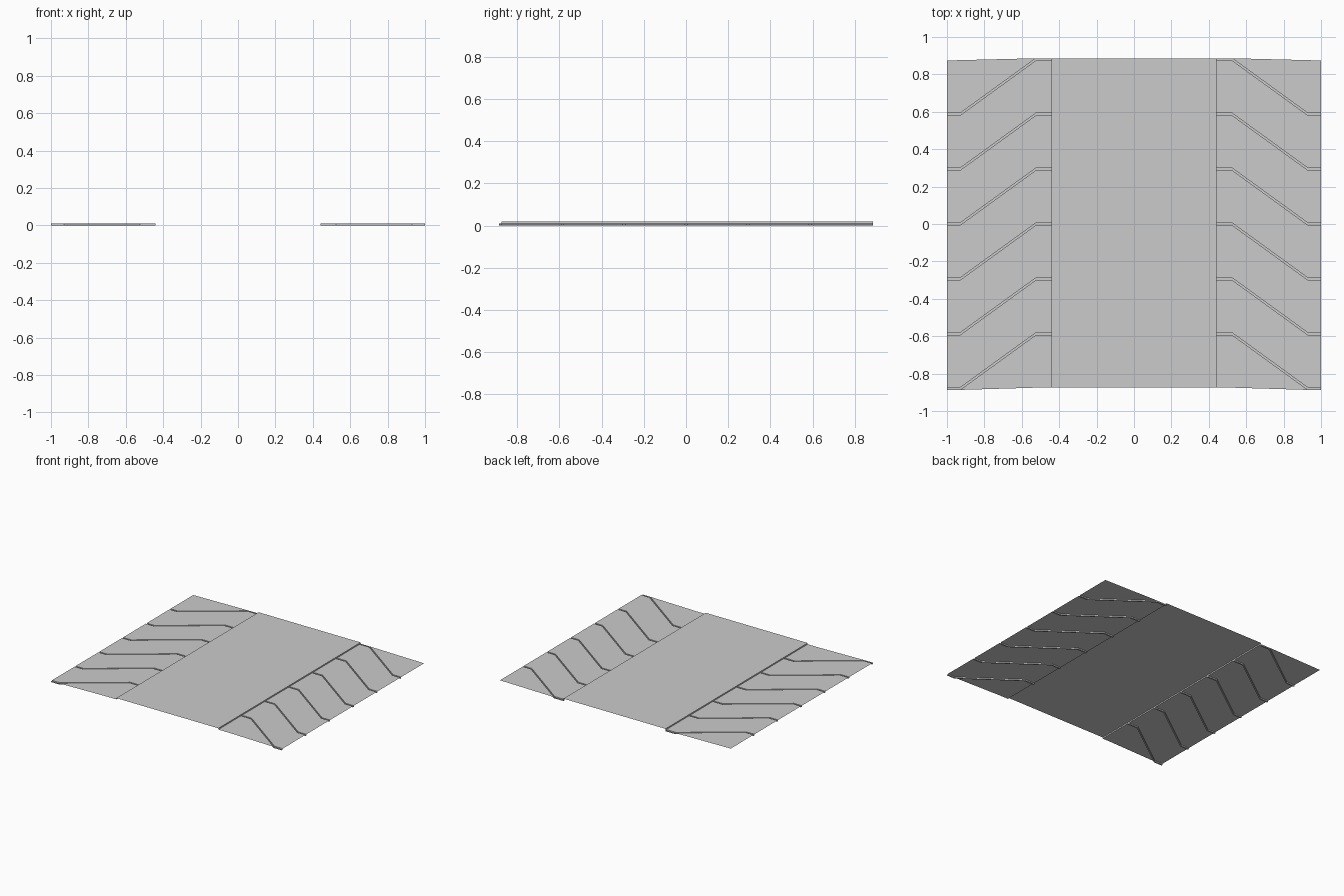
import bpy, bmesh

if "Cube" in bpy.data.objects:
    bpy.data.objects.remove(bpy.data.objects["Cube"])

PANEL, RIB = 0.009, 0.019        # heights of side panels and raised centre band
PITCH, TOP, GAP = 0.2935, 0.886, 0.012
BOTTOM = TOP - 6 * PITCH + 0.002
XS = [0.442, 0.525, 0.93, 1.0]   # bend positions across one side panel


def make_object(name, bm):
    mesh = bpy.data.meshes.new(name)
    bm.to_mesh(mesh)
    bm.free()
    obj = bpy.data.objects.new(name, mesh)
    bpy.context.collection.objects.link(obj)
    return obj


def row(ys, z):
    """One line across the panel, starting with the step at the centre band."""
    return [(XS[0], ys[0], RIB)] + [(x, y, z) for x, y in zip(XS, ys)]


# Side panel with slanted, square-cut grooves, as successive lines from back to front
rows = [row([TOP, TOP, TOP - GAP + 0.002, TOP - GAP], PANEL)]
for k in range(6):
    inner = TOP - k * PITCH
    upper = [inner, inner, inner - PITCH, inner - PITCH]
    lower = [y - GAP for y in upper]
    rows += [row(upper, PANEL), row(upper, 0), row(lower, 0), row(lower, PANEL)]
end = TOP - 6 * PITCH
rows.append(row([end, end, end - GAP, end - GAP], PANEL))

bm = bmesh.new()
grid = [[bm.verts.new(p) for p in r] for r in rows]
for a, b in zip(grid, grid[1:]):
    for j in range(len(a) - 1):
        bm.faces.new((a[j], b[j], b[j + 1], a[j + 1]))
bmesh.ops.remove_doubles(bm, verts=bm.verts, dist=1e-5)
bmesh.ops.dissolve_degenerate(bm, edges=bm.edges, dist=1e-5)
panels = make_object("grooved_side_panels", bm)
mirror = panels.modifiers.new("mirror", 'MIRROR')
mirror.use_axis = (True, False, False)
mirror.use_mirror_merge = False

# Smooth raised centre band
bm = bmesh.new()
x = XS[0]
bm.faces.new([bm.verts.new((px, py, RIB)) for px, py in
              ((-x, end), (x, end), (x, TOP), (-x, TOP))])
make_object("centre_band", bm)
